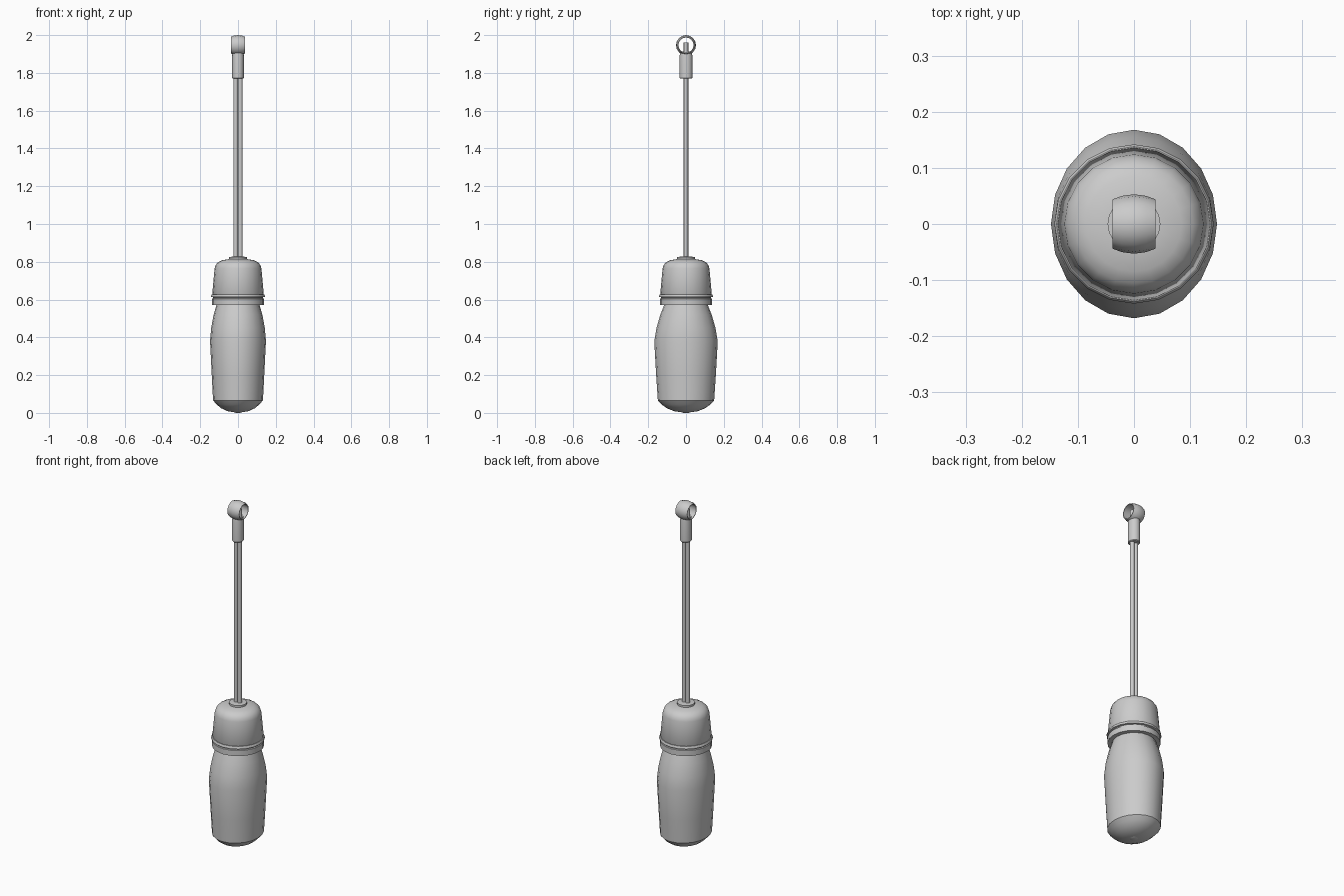
import bpy, bmesh
from math import sin, cos, tau, radians

if "Cube" in bpy.data.objects:
    bpy.data.objects.remove(bpy.data.objects["Cube"])


def lathe(name, rings, sides=20, axis="Z", offset=(0, 0, 0), closed=False, angle=35):
    """Skin elliptical rings (rx, ry, height); a closed profile makes a hollow ring."""
    bm = bmesh.new()
    loops = []
    for rx, ry, h in rings:
        loop = []
        for i in range(sides):
            a = tau * i / sides
            p = (rx * cos(a), ry * sin(a), h)
            if axis == "X":
                p = (h, p[0], p[1])
            loop.append(bm.verts.new([c + o for c, o in zip(p, offset)]))
        loops.append(loop)
    pairs = list(zip(loops, loops[1:]))
    if closed:
        pairs.append((loops[-1], loops[0]))
    else:
        bm.faces.new(loops[0])
        bm.faces.new(loops[-1])
    for lo, hi in pairs:
        for i in range(sides):
            j = (i + 1) % sides
            bm.faces.new((lo[i], lo[j], hi[j], hi[i]))
    bmesh.ops.recalc_face_normals(bm, faces=bm.faces)
    mesh = bpy.data.meshes.new(name)
    bm.to_mesh(mesh)
    bm.free()
    ob = bpy.data.objects.new(name, mesh)
    bpy.context.collection.objects.link(ob)
    bpy.ops.object.select_all(action="DESELECT")
    ob.select_set(True)
    bpy.context.view_layer.objects.active = ob
    bpy.ops.object.shade_smooth_by_angle(angle=radians(angle))
    return ob


def round_part(name, profile, **kw):
    return lathe(name, [(r, r, z) for r, z in profile], **kw)


# oval grip with domed butt
lathe("grip", [
    (0.020, 0.022, 0.003), (0.055, 0.062, 0.009), (0.090, 0.102, 0.025),
    (0.113, 0.130, 0.045), (0.132, 0.149, 0.066), (0.139, 0.158, 0.20),
    (0.148, 0.168, 0.38), (0.142, 0.156, 0.45), (0.129, 0.136, 0.52),
    (0.113, 0.114, 0.575)])
# butt centre touching the ground
lathe("grip_tip", [(0.012, 0.013, 0.0), (0.022, 0.024, 0.004)])

# collar with ridge, and the tapered cap above it
round_part("collar", [
    (0.110, 0.572), (0.138, 0.572), (0.138, 0.604), (0.132, 0.606),
    (0.132, 0.612), (0.142, 0.614), (0.142, 0.622), (0.138, 0.628),
    (0.120, 0.628)])
round_part("cap", [
    (0.130, 0.62), (0.136, 0.632), (0.124, 0.765), (0.119, 0.782),
    (0.106, 0.798), (0.085, 0.808), (0.045, 0.815)])
round_part("ferrule", [(0.047, 0.805), (0.047, 0.825), (0.030, 0.827)])

# twin rods
for side, x in (("left", -0.012), ("right", 0.012)):
    round_part("rod_" + side, [(0.012, 0.81), (0.012, 1.96)],
               sides=12, offset=(x, 0, 0))

# end socket and barrel-shaped eye
lathe("socket", [
    (0.028, 0.030, 1.77), (0.031, 0.034, 1.774), (0.031, 0.034, 1.89),
    (0.029, 0.030, 1.912)], sides=16)
eye = [(0.044, -0.038), (0.050, -0.022), (0.053, 0.0), (0.050, 0.022),
       (0.044, 0.038), (0.040, 0.038), (0.042, 0.0), (0.040, -0.038)]
round_part("eye", eye, axis="X", sides=16, offset=(0, 0, 1.947), closed=True)
